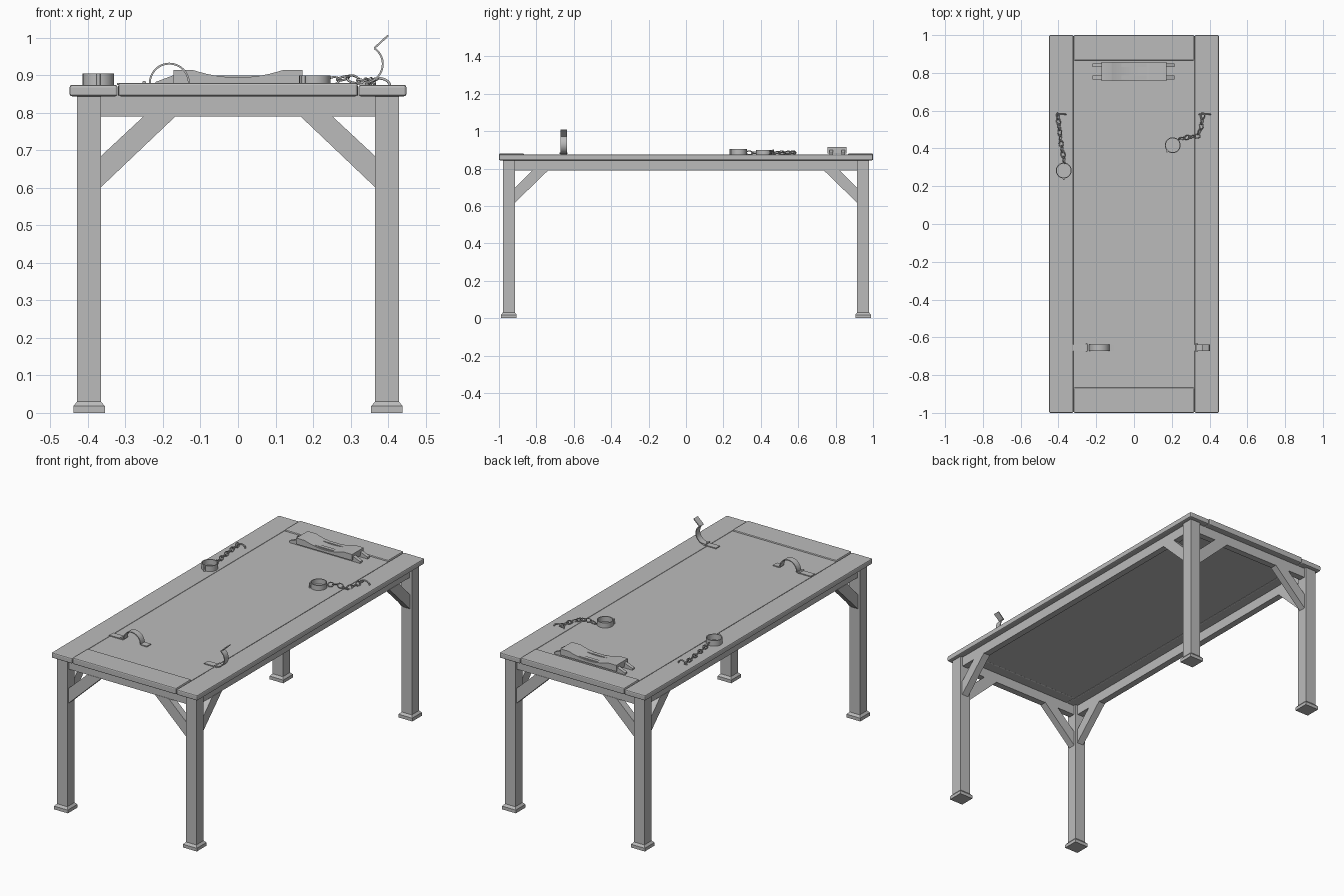
import bpy, bmesh, math
from mathutils import Vector

cube = bpy.data.objects.get("Cube")
if cube:
    bpy.data.objects.remove(cube)

grey = bpy.data.materials.new("plain grey")
grey.use_nodes = True
colour = (0.5, 0.5, 0.5, 1)
grey.diffuse_color = colour
grey.node_tree.nodes["Principled BSDF"].inputs["Base Color"].default_value = colour


def finish(name, bm, bevel=0, smooth=False):
    bmesh.ops.recalc_face_normals(bm, faces=bm.faces)
    mesh = bpy.data.meshes.new(name)
    bm.to_mesh(mesh)
    bm.free()
    mesh.materials.append(grey)
    obj = bpy.data.objects.new(name, mesh)
    bpy.context.collection.objects.link(obj)
    if bevel:
        mod = obj.modifiers.new("Bevel", 'BEVEL')
        mod.width = bevel
        mod.segments = 2
    if smooth:
        bpy.ops.object.select_all(action='DESELECT')
        obj.select_set(True)
        bpy.context.view_layer.objects.active = obj
        bpy.ops.object.shade_smooth_by_angle(angle=math.radians(40))
    return obj


def box(name, lo, hi, bevel=0):
    bm = bmesh.new()
    bmesh.ops.create_cube(bm, size=1)
    lo, hi = Vector(lo), Vector(hi)
    for v in bm.verts:
        v.co = (lo + hi) / 2 + v.co * (hi - lo)
    return finish(name, bm, bevel)


def prism(name, profile, start, end, axis='Y', smooth=False):
    """Extrude a (horizontal, z) profile along the X or Y axis."""
    bm = bmesh.new()
    place = (lambda h, z, d: (h, d, z)) if axis == 'Y' else (lambda h, z, d: (d, h, z))
    a = [bm.verts.new(place(h, z, start)) for h, z in profile]
    b = [bm.verts.new(place(h, z, end)) for h, z in profile]
    bm.faces.new(a)
    bm.faces.new(b)
    n = len(profile)
    for i in range(n):
        bm.faces.new((a[i], a[(i + 1) % n], b[(i + 1) % n], b[i]))
    return finish(name, bm, smooth=smooth)


def strap(name, path, start, end, thick=0.005):
    """Bent flat bar following a path in the XZ plane."""
    pts = [Vector(p) for p in path]
    left, right = [], []
    for i, p in enumerate(pts):
        t = (pts[min(i + 1, len(pts) - 1)] - pts[max(i - 1, 0)]).normalized()
        side = Vector((-t.y, t.x)) * thick / 2
        left.append(p + side)
        right.append(p - side)
    return prism(name, [tuple(p) for p in left + right[::-1]], start, end, smooth=True)


def tube(name, path, radius=0.004, sides=8):
    curve = bpy.data.curves.new(name, 'CURVE')
    curve.dimensions = '3D'
    curve.bevel_depth = radius
    curve.bevel_resolution = 1
    curve.use_fill_caps = True
    spline = curve.splines.new('POLY')
    spline.points.add(len(path) - 1)
    for point, co in zip(spline.points, path):
        point.co = (*co, 1)
    curve.materials.append(grey)
    obj = bpy.data.objects.new(name, curve)
    bpy.context.collection.objects.link(obj)
    return obj


# Table top: central panel, side planks and end planks
TOP = 0.872
box("centre_panel", (-0.32, -0.87, 0.846), (0.32, 0.87, TOP))
for s, side in ((-1, "right"), (1, "left")):
    x = sorted((s * 0.321, s * 0.449))
    box(side + "_plank", (x[0], -1, 0.844), (x[1], 1, 0.874), 0.006)
for s, end in ((-1, "front"), (1, "back")):
    y = sorted((s * 0.866, s))
    box(end + "_end_plank", (-0.319, y[0], 0.844), (0.319, y[1], 0.88), 0.006)

# Aprons below the top
for s, side, end in ((-1, "right", "front"), (1, "left", "back")):
    box(side + "_apron", (s * 0.397 - 0.018, -0.92, 0.79), (s * 0.397 + 0.018, 0.92, 0.846))
    box(end + "_apron", (-0.37, s * 0.947 - 0.018, 0.79), (0.37, s * 0.947 + 0.018, 0.846))

# Legs with flared feet, and two diagonal braces at each leg
for sx, side in ((-1, "right"), (1, "left")):
    for sy, end in ((-1, "front"), (1, "back")):
        label = end + "_" + side
        cx, cy = sx * 0.397, sy * 0.947
        bm = bmesh.new()
        rings = []
        for z, h in ((0, 0.042), (0.018, 0.042), (0.03, 0.032), (0.846, 0.032)):
            rings.append([bm.verts.new((cx + i * h, cy + j * h, z))
                          for i, j in ((-1, -1), (1, -1), (1, 1), (-1, 1))])
        bm.faces.new(rings[0])
        bm.faces.new(rings[-1])
        for low, high in zip(rings, rings[1:]):
            for i in range(4):
                k = (i + 1) % 4
                bm.faces.new((low[i], low[k], high[k], high[i]))
        finish(label + "_leg", bm)
        prism(label + "_cross_brace",
              [(sx * h, z) for h, z in ((0.367, 0.6), (0.367, 0.683), (0.25, 0.792), (0.165, 0.792))],
              cy - 0.02, cy + 0.02)
        prism(label + "_long_brace",
              [(sy * h, z) for h, z in ((0.917, 0.615), (0.917, 0.695), (0.82, 0.792), (0.735, 0.792))],
              cx - 0.02, cx + 0.02, 'X')

# Hollowed head rest resting on two tapered runners
hollow = [(0.12 * math.cos(a), 0.914 - 0.02 * math.sin(a) ** 2)
          for a in [math.pi * i / 12 for i in range(13)]]
prism("head_rest", [(-0.172, 0.88), (0.172, 0.88), (0.172, 0.914)] + hollow + [(-0.172, 0.914)],
      0.757, 0.858, smooth=True)
for name, y in (("front_runner", 0.776), ("back_runner", 0.841)):
    prism(name, [(-0.22, TOP), (0.215, TOP), (0.215, 0.882), (0.172, 0.9),
                 (-0.172, 0.9), (-0.22, 0.882)], y - 0.01, y + 0.01)


# Wrist cuffs: open rings with a hinge pin and a chain eye
def cuff(name, x, y, chain_dir, z0, z1):
    bm = bmesh.new()
    n = 24
    loops = []
    for r, z in ((0.042, z0), (0.042, z1), (0.037, z1), (0.037, z0)):
        loops.append([bm.verts.new((x + r * math.cos(math.tau * i / n),
                                    y + r * math.sin(math.tau * i / n), z)) for i in range(n)])
    for k in range(4):
        a, b = loops[k], loops[(k + 1) % 4]
        for i in range(n):
            bm.faces.new((a[i], a[(i + 1) % n], b[(i + 1) % n], b[i]))
    finish(name, bm, smooth=True)
    d = Vector(chain_dir).normalized() * -0.045
    tube(name + "_hinge", [(x + d.x, y + d.y, z0), (x + d.x, y + d.y, z1)], 0.005)


# Chains of alternating oval links along a polyline
def chain(name, path, count):
    pts = [Vector(p) for p in path]
    lengths = [(b - a).length for a, b in zip(pts, pts[1:])]
    total = sum(lengths)
    for i in range(count):
        d = total * (i + 0.5) / count
        k = 0
        while k < len(lengths) - 1 and d > lengths[k]:
            d -= lengths[k]
            k += 1
        t = (pts[k + 1] - pts[k]).normalized()
        centre = pts[k] + t * d
        flat = t.cross(Vector((0, 0, 1))).normalized()
        tilt = math.radians(25 if i % 2 else -60)
        side = flat * math.cos(tilt) + flat.cross(t) * math.sin(tilt)
        half = total / count * 0.62
        path_pts = [centre + t * half * math.cos(a) + side * 0.011 * math.sin(a)
                    for a in [math.tau * j / 12 for j in range(12)]]
        link = tube(f"{name}_link_{i + 1}", path_pts, 0.003)
        link.data.splines[0].use_cyclic_u = True


# Anchor staples holding the chains
def staple(name, x0, x1, y):
    mid, r = (x0 + x1) / 2, (x1 - x0) / 2
    tube(name, [(mid - r * math.cos(a), y, TOP + 0.02 * math.sin(a))
                for a in [math.pi * i / 10 for i in range(11)]], 0.004)


cuff("right_cuff", -0.372, 0.283, (0.0, 1), 0.874, 0.905)
chain("right_chain", [(-0.368, 0.325, 0.884), (-0.385, 0.42, 0.884), (-0.405, 0.585, 0.884)], 9)
staple("right_staple", -0.41, -0.36, 0.58)
cuff("left_cuff", 0.205, 0.417, (0.9, 1), TOP, 0.9)
chain("left_chain", [(0.24, 0.45, 0.882), (0.29, 0.46, 0.894), (0.335, 0.465, 0.882),
                     (0.355, 0.51, 0.882), (0.365, 0.585, 0.886)], 8)
staple("left_staple", 0.345, 0.405, 0.58)

# Ankle clasps: one closed, one swung open on its hinge
Y0, Y1 = -0.672, -0.637
arch = [(-0.183 - 0.052 * math.cos(a), 0.879 + 0.052 * math.sin(a))
        for a in [math.pi * i / 16 for i in range(17)]]
strap("closed_clasp", [(-0.322, 0.877), (-0.24, 0.877)] + arch + [(-0.126, 0.877), (-0.09, 0.877)], Y0, Y1)
swing = [(0.336 + 0.05 * math.cos(a), 0.93 + 0.05 * math.sin(a))
         for a in [math.radians(-75 + 11 * i) for i in range(13)]]
strap("open_clasp_flange", [(0.262, 0.877), (0.34, 0.877)], Y0, Y1)
strap("open_clasp", [(0.325, 0.881)] + swing, Y0, Y1)
strap("open_clasp_tip", [swing[-1], (0.4, 1.006)], Y0, Y1)
for name, x in (("closed_clasp_hinge", -0.25), ("open_clasp_hinge", 0.33)):
    tube(name, [(x, Y0 - 0.004, 0.881), (x, Y1 + 0.004, 0.881)], 0.005)
